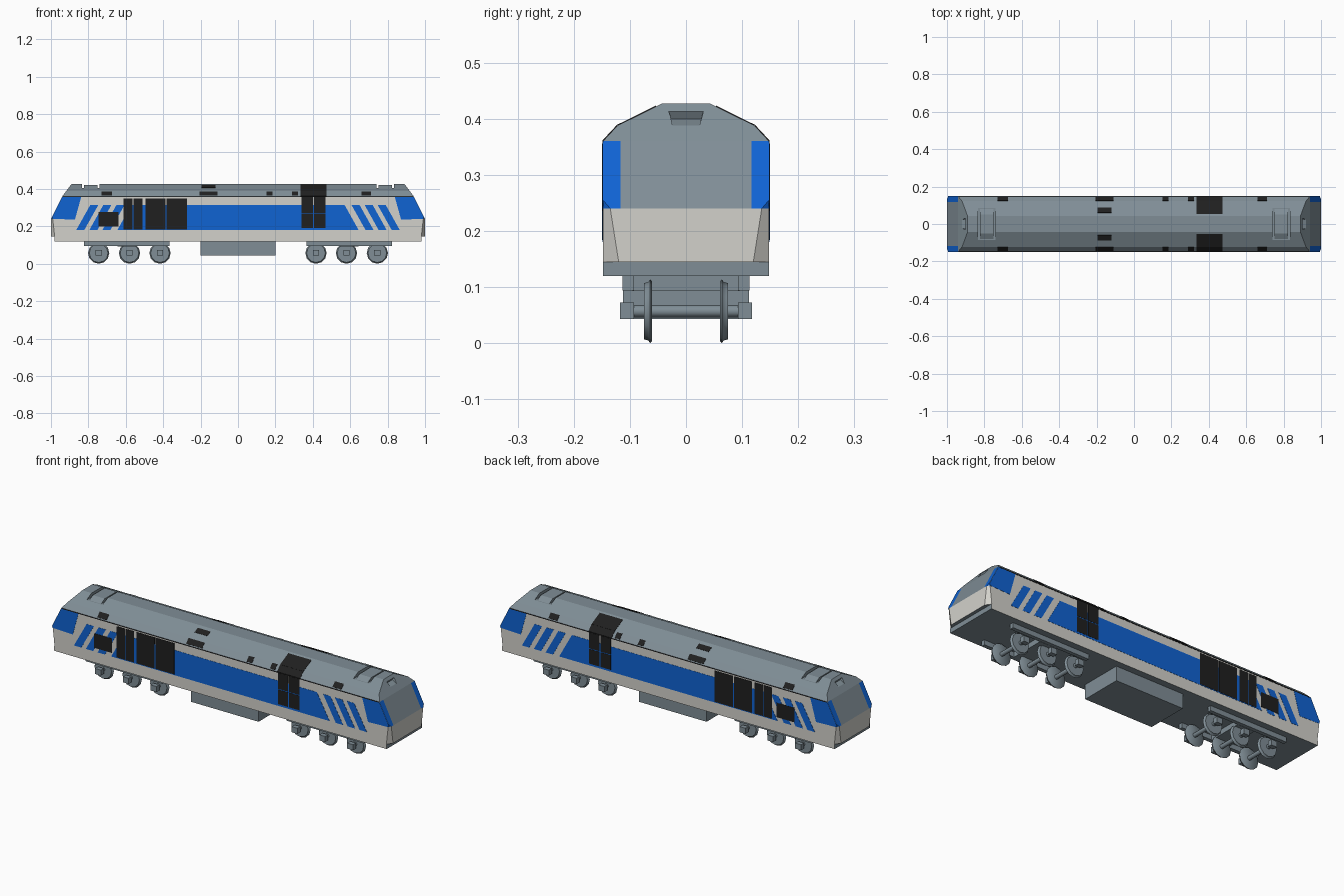
import bpy, bmesh, math
from mathutils import Vector

if "Cube" in bpy.data.objects:
    bpy.data.objects.remove(bpy.data.objects["Cube"])


def material(name, rgb):
    m = bpy.data.materials.new(name)
    m.diffuse_color = (*rgb, 1)
    m.use_nodes = True
    m.node_tree.nodes["Principled BSDF"].inputs["Base Color"].default_value = m.diffuse_color
    return m


GRAY = material("slate gray", (0.215, 0.27, 0.305))
WHITE = material("warm white", (0.65, 0.64, 0.60))
BLUE = material("bright blue", (0.005, 0.125, 0.65))
BLACK = material("vent black", (0.014, 0.014, 0.014))

W = 0.148                                   # half width of the body
ROOF = [(W, 0.36), (0.122, 0.388), (0.043, 0.427)]


def finish(name, bm, mats):
    bmesh.ops.recalc_face_normals(bm, faces=bm.faces)
    me = bpy.data.meshes.new(name)
    bm.to_mesh(me)
    bm.free()
    for m in mats:
        me.materials.append(m)
    ob = bpy.data.objects.new(name, me)
    bpy.context.collection.objects.link(ob)
    return ob


def prism(bm, base, shift):
    """Solid between a polygon and its shifted copy."""
    a = [bm.verts.new(p) for p in base]
    b = [bm.verts.new(Vector(p) + Vector(shift)) for p in base]
    bm.faces.new(a)
    bm.faces.new(b[::-1])
    for i in range(len(a)):
        j = (i + 1) % len(a)
        bm.faces.new((a[i], a[j], b[j], b[i]))


def box(bm, x0, x1, y0, y1, z0, z1):
    prism(bm, [(x0, y0, z0), (x1, y0, z0), (x1, y1, z0), (x0, y1, z0)], (0, 0, z1 - z0))


def cut(bm, co, no, trim=True):
    geom = bm.verts[:] + bm.edges[:] + bm.faces[:]
    bmesh.ops.bisect_plane(bm, geom=geom, plane_co=co, plane_no=no, clear_outer=trim)
    if trim:
        bmesh.ops.holes_fill(bm, edges=[e for e in bm.edges if e.is_boundary])


def paint(bm):
    """Body colours by height and direction: 0 gray, 1 white, 2 blue."""
    bm.normal_update()
    for f in bm.faces:
        c = f.calc_center_median()
        end = abs(f.normal.x) > 0.75
        f.material_index = 1
        if c.z > 0.36 or f.normal.z < -0.9 or (end and c.z < 0.145):
            f.material_index = 0
        elif end and c.z > 0.24:
            f.material_index = 2 if abs(c.y) > 0.117 else 0


# body shell with sloped cab ends and chamfered nose corners
bm = bmesh.new()
half = [(W, 0.145)] + ROOF
section = half + [(-y, z) for y, z in reversed(half)]
prism(bm, [(-1, y, z) for y, z in section], (2, 0, 0))
for s in (-1, 1):
    cut(bm, (s, 0, 0.24), (s * 0.12, 0, 0.06))
    cut(bm, (s * 0.94, 0, 0.36), (s * 0.067, 0, 0.05))
    for t in (-1, 1):
        a, b, c = (Vector((s * x, t * y, z)) for x, y, z in
                   [(1, 0.135, 0.24), (1, 0.12, 0.145), (0.98, W, 0.145)])
        n = (b - a).cross(c - a)
        if n.x * s < 0:
            n = -n
        cut(bm, a, n)
for co, no in [((0, 0, 0.24), (0, 0, 1)), ((0, 0, 0.36), (0, 0, 1)),
               ((0, 0.117, 0), (0, 1, 0)), ((0, -0.117, 0), (0, 1, 0))]:
    cut(bm, co, no, trim=False)
bmesh.ops.recalc_face_normals(bm, faces=bm.faces)
paint(bm)
body = finish("body", bm, [GRAY, WHITE, BLUE])

# sill under the body
bm = bmesh.new()
box(bm, -0.982, 0.982, -W, W, 0.12, 0.145)
bmesh.ops.recalc_face_normals(bm, faces=bm.faces)
paint(bm)
finish("sill", bm, [GRAY, WHITE])

# roof hatch wells and headlight recesses
bm = bmesh.new()
for s in (-1, 1):
    box(bm, min(s * 0.74, s * 0.835), max(s * 0.74, s * 0.835), -0.2, 0.2, 0.406, 0.5)
    rings = []
    for t in (-1, 1):
        rings.append([bm.verts.new((s * x, t * y, z)) for x, y, z in
                      [(0.893, 0.027, 0.400), (0.919, 0.024, 0.388),
                       (0.935, 0.031, 0.42), (0.9005, 0.031, 0.413)]])
    a, b = rings
    bm.faces.new(a)
    bm.faces.new(b[::-1])
    for i in range(4):
        bm.faces.new((a[i], a[(i + 1) % 4], b[(i + 1) % 4], b[i]))
cutter = finish("recess_cutter", bm, [GRAY])
cutter.hide_render = True
mod = body.modifiers.new("recesses", 'BOOLEAN')
mod.operation, mod.object, mod.solver = 'DIFFERENCE', cutter, 'EXACT'
bpy.context.view_layer.objects.active = body
bpy.ops.object.modifier_apply(modifier=mod.name)
bpy.data.objects.remove(cutter)

# hatch covers sitting in the wells
bm = bmesh.new()
for s in (-1, 1):
    x = 0.752 if s > 0 else -0.823
    prism(bm, [(x, -0.084, 0.404), (x, 0.084, 0.404), (x, 0.05, 0.422), (x, -0.05, 0.422)],
          (0.071, 0, 0))
finish("roof_hatches", bm, [GRAY])


def side_plates(name, polys, mat, t):
    """Thin plates on both sides, from x-z outlines."""
    bm = bmesh.new()
    for poly in polys:
        for s in (-1, 1):
            prism(bm, [(x, s * (W - 0.001), z) for x, z in poly], (0, s * (t + 0.001), 0))
    return finish(name, bm, [mat])


def rect(x0, x1, z0, z1):
    return [(x0, z0), (x1, z0), (x1, z1), (x0, z1)]


# blue side band, slanted stripes and cab corners
ZB, ZT, SL = 0.18, 0.314, 0.075
side_plates("side_band", [[(-0.645, ZB), (0.645, ZB), (0.645 - SL, ZT), (SL - 0.645, ZT)]], BLUE, 0.001)
stripes, corners = [], []
for s in (-1, 1):
    for i in range(3):
        x = 0.865 - 0.07 * i
        stripes.append([(s * (x - 0.043), ZB), (s * x, ZB),
                        (s * (x - SL), ZT), (s * (x - SL - 0.043), ZT)])
    corners.append([(s * x, z) for x, z in
                    [(0.99, 0.24), (0.994, 0.25), (0.94, 0.358), (0.838, 0.358), (0.872, 0.236)]])
side_plates("side_stripes", stripes, BLUE, 0.001)
side_plates("cab_corners", corners, BLUE, 0.001)
side_plates("gutter_line", [rect(-0.935, 0.935, 0.356, 0.36)], BLACK, 0.0012)

# black louvres on the sides
louvres = [rect(a, b, 0.184, 0.35) for a, b in
           [(-0.612, -0.564), (-0.559, -0.510), (-0.495, -0.388), (-0.382, -0.272)]]
louvres += [rect(a, b, c, d) for a, b in [(0.34, 0.401), (0.406, 0.468)]
            for c, d in [(0.19, 0.268), (0.272, 0.356)]]
louvres.append(rect(-0.745, -0.64, 0.2, 0.277))
side_plates("side_louvres", louvres, BLACK, 0.002)

# black vents on the roof slopes
low, high = [(0.1445, 0.364), (0.1235, 0.3865)], [(0.087, 0.4053), (0.06, 0.4186)]
vents = [(low, a, b) for a, b in [(-0.73, -0.675), (-0.205, -0.11), (0.152, 0.184),
                                  (0.29, 0.32), (0.66, 0.712)]]
vents += [(high, -0.195, -0.12), (ROOF[:2], 0.335, 0.472),
          ([ROOF[1], (0.053, 0.4221)], 0.335, 0.472)]
bm = bmesh.new()
for (p, q), x0, x1 in vents:
    n = Vector((0, q[1] - p[1], p[0] - q[0])).normalized()
    for s in (-1, 1):
        off = Vector((0, s * n.y, n.z))
        base = [Vector((x, s * y, z)) - off * 0.001
                for x, (y, z) in [(x0, p), (x1, p), (x1, q), (x0, q)]]
        prism(bm, base, off * 0.0025)
finish("roof_vents", bm, [BLACK])

# fuel tank
bm = bmesh.new()
box(bm, -0.2, 0.2, -0.112, 0.112, 0.043, 0.125)
finish("fuel_tank", bm, [GRAY])

# bogies: frames and axle boxes
AXLES = (0.417, 0.58, 0.745)
bm = bmesh.new()
for s in (-1, 1):
    c = s * 0.595
    box(bm, c - 0.05, c + 0.05, -0.095, 0.095, 0.093, 0.121)
    for t in (-1, 1):
        box(bm, c - 0.228, c + 0.228, min(t * 0.093, t * 0.113), max(t * 0.093, t * 0.113), 0.094, 0.121)
        for x in AXLES:
            box(bm, s * x - 0.017, s * x + 0.017, min(t * 0.093, t * 0.118),
                max(t * 0.093, t * 0.118), 0.043, 0.073)
finish("bogie_frames", bm, [GRAY])


def turned(bm, x, profile, n):
    """Closed lathe around a crosswise axle from (y, radius) points."""
    rings = [[bm.verts.new((x + r * math.sin(2 * math.pi * k / n), y,
                            0.057 + r * math.cos(2 * math.pi * k / n))) for k in range(n)]
             for y, r in profile]
    for a, b in zip(rings, rings[1:]):
        for k in range(n):
            bm.faces.new((a[k], a[(k + 1) % n], b[(k + 1) % n], b[k]))
    bm.faces.new(rings[0])
    bm.faces.new(rings[-1][::-1])


# wheels and axles
wheels, axles = bmesh.new(), bmesh.new()
for s in (-1, 1):
    for x in AXLES:
        turned(axles, s * x, [(-0.1, 0.011), (0.1, 0.011)], 10)
        for t in (-1, 1):
            turned(wheels, s * x, [(t * 0.061, 0.054), (t * 0.064, 0.057),
                                   (t * 0.067, 0.052), (t * 0.075, 0.050)], 12)
for name, b in (("wheels", wheels), ("axles", axles)):
    ob = finish(name, b, [GRAY])
    bpy.ops.object.select_all(action='DESELECT')
    ob.select_set(True)
    bpy.context.view_layer.objects.active = ob
    bpy.ops.object.shade_smooth_by_angle(angle=math.radians(50))
